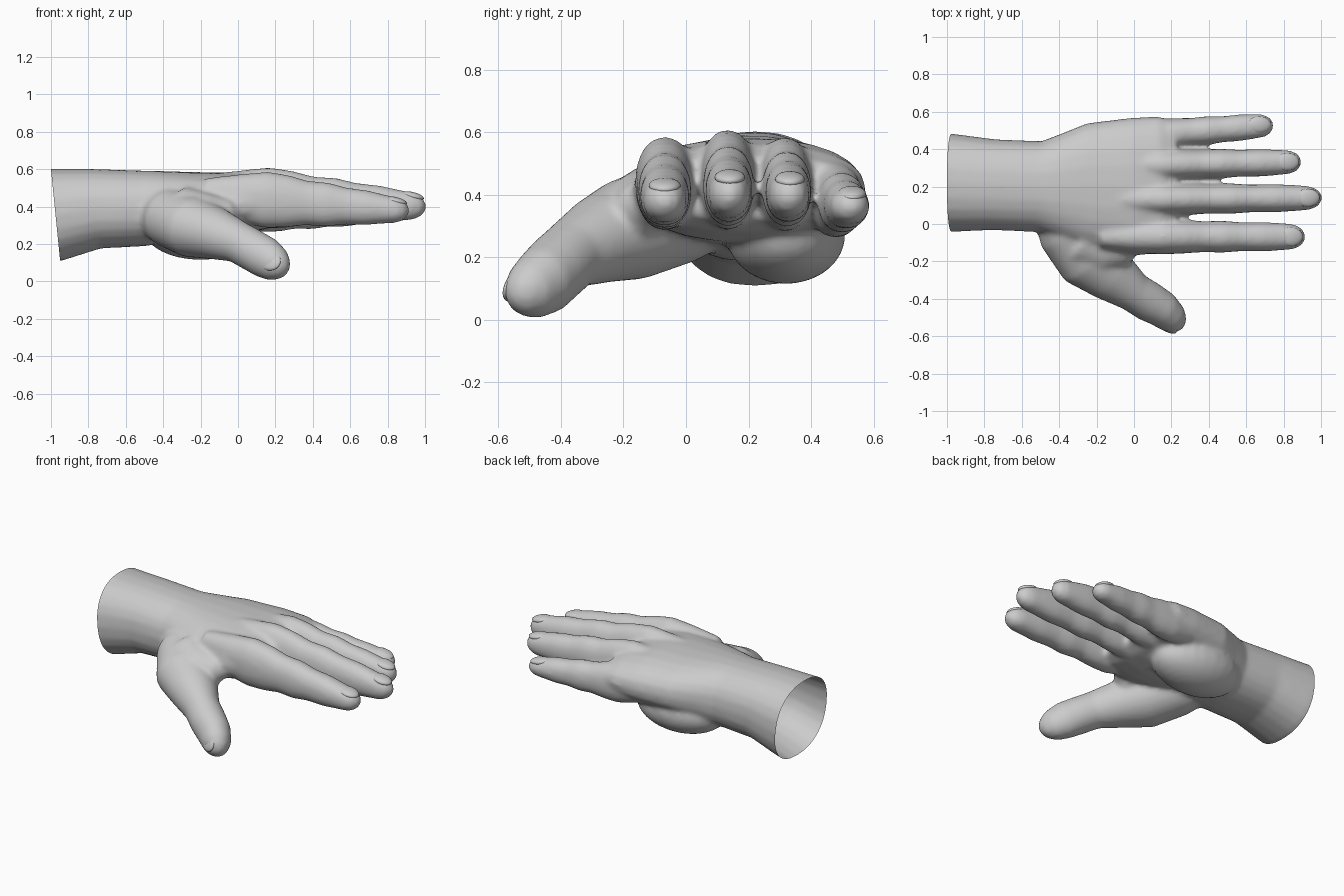
import bpy, bmesh, math
from mathutils import Vector, Matrix

if "Cube" in bpy.data.objects:
    bpy.data.objects.remove(bpy.data.objects["Cube"])

bm = bmesh.new()
SIDES = 24


def loft(sections, power=2.0):
    """Closed tube through sections (x, y, z, half width, half height)."""
    pts = [Vector(s[:3]) for s in sections]
    rings = []
    for i, s in enumerate(sections):
        t = (pts[min(i + 1, len(pts) - 1)] - pts[max(i - 1, 0)]).normalized()
        side = Vector((0, 0, 1)).cross(t).normalized()
        up = t.cross(side)
        ring = []
        for k in range(SIDES):
            a = 2 * math.pi * k / SIDES
            c, n = math.cos(a), math.sin(a)
            u = math.copysign(abs(c) ** (2 / power), c) * s[3]
            v = math.copysign(abs(n) ** (2 / power), n) * s[4]
            ring.append(bm.verts.new(pts[i] + side * u + up * v))
        rings.append(ring)
    for a, b in zip(rings, rings[1:]):
        for k in range(SIDES):
            j = (k + 1) % SIDES
            bm.faces.new((a[k], a[j], b[j], b[k]))
    bm.faces.new(rings[0][::-1])
    bm.faces.new(rings[-1])


def pad(center, size):
    m = Matrix.Translation(center) @ Matrix.Diagonal((*size, 1))
    bmesh.ops.create_uvsphere(bm, u_segments=24, v_segments=16, radius=1, matrix=m)


# Forearm stub, wrist and palm
loft([(-1.1, .22, .355, .27, .255), (-.97, .22, .355, .262, .248), (-.75, .21, .388, .243, .213),
      (-.5, .2, .39, .243, .202), (-.38, .2, .4, .285, .19), (-.25, .205, .41, .335, .175),
      (0, .2, .415, .37, .165), (.15, .21, .42, .365, .14), (.23, .21, .42, .34, .1)], 2.3)
# Heel of the palm on the little finger side
pad((-.2, .32, .27), (.3, .19, .155))

# Fingers: base y, base z, tip x, tip y, tip z, half width, half height
FINGERS = {
    "index": (-.068, .44, .915, -.068, .375, .088, .148),
    "middle": (.132, .45, 1.005, .14, .397, .084, .16),
    "ring": (.315, .435, .895, .332, .395, .082, .15),
    "little": (.475, .385, .745, .53, .36, .079, .12),
}
# Along the finger: position, width factor, height factor
PROFILE = [(-.35, .7, .6), (-.12, 1, .85), (.06, 1.08, 1.02), (.2, 1.02, .95), (.33, .94, .8), (.46, .97, .8),
           (.58, .88, .67), (.72, .9, .63), (.84, .83, .52), (.92, .77, .46), (.97, .58, .34), (1, .22, .12)]
for y0, z0, x1, y1, z1, w, h in FINGERS.values():
    loft([(.1 + (x1 - .1) * t, y0 + (y1 - y0) * t, z0 + (z1 - z0) * t, w * a, h * b)
          for t, a, b in PROFILE], 2.15)

# Thumb and its muscle
loft([(-.46, .1, .37, .1, .13), (-.36, -.02, .34, .17, .16), (-.24, -.18, .29, .18, .165),
      (-.12, -.275, .255, .145, .14), (0, -.365, .21, .107, .112), (.08, -.415, .165, .108, .112),
      (.15, -.455, .125, .1, .112), (.205, -.505, .09, .085, .095), (.24, -.54, .07, .055, .06),
      (.255, -.555, .06, .02, .02)])
# Web between thumb and index finger
loft([(-.3, -.08, .38, .14, .13), (-.15, -.14, .36, .13, .11), (-.04, -.14, .36, .08, .08),
      (.02, -.12, .37, .03, .03)])

bmesh.ops.recalc_face_normals(bm, faces=bm.faces)
mesh = bpy.data.meshes.new("hand")
bm.to_mesh(mesh)
bm.free()
hand = bpy.data.objects.new("hand", mesh)
bpy.context.collection.objects.link(hand)
bpy.context.view_layer.objects.active = hand
hand.select_set(True)

# Fuse the parts into one skin
fuse = hand.modifiers.new("fuse", 'REMESH')
fuse.mode = 'VOXEL'
fuse.voxel_size = .013
soften = hand.modifiers.new("soften", 'SMOOTH')
soften.factor = .5
soften.iterations = 12
for name in ("fuse", "soften"):
    bpy.ops.object.modifier_apply(modifier=name)

# Open slanted cut at the wrist
bm = bmesh.new()
bm.from_mesh(mesh)
bmesh.ops.bisect_plane(bm, geom=bm.verts[:] + bm.edges[:] + bm.faces[:], plane_co=(-1, 0, .6),
                       plane_no=(-1, 0, -.1), clear_outer=True)
for f in bm.faces:
    f.smooth = True
bm.to_mesh(mesh)
bm.free()


def nail(name, center, along, normal, length, width):
    x = Vector(along).normalized()
    n = Vector(normal)
    n = (n - x * n.dot(x)).normalized()
    y = n.cross(x)
    rot = Matrix((x, y, n)).transposed().to_4x4()
    b = bmesh.new()
    bmesh.ops.create_uvsphere(b, u_segments=24, v_segments=12, radius=1,
                              matrix=Matrix.Translation(center) @ rot @ Matrix.Diagonal((length, width, .022, 1)))
    for f in b.faces:
        f.smooth = True
    me = bpy.data.meshes.new(name)
    b.to_mesh(me)
    b.free()
    bpy.context.collection.objects.link(bpy.data.objects.new(name, me))


# Nails
for key, (y0, z0, x1, y1, z1, w, h) in FINGERS.items():
    nail(key + "_nail", (x1 - .075, y1, z1 + h * .4 - .005), (1, 0, -.22), (0, 0, 1), .065, w * .58)
nail("thumb_nail", (.16, -.535, .12), (.68, -.55, -.42), (-.45, -.8, .35), .085, .06)
